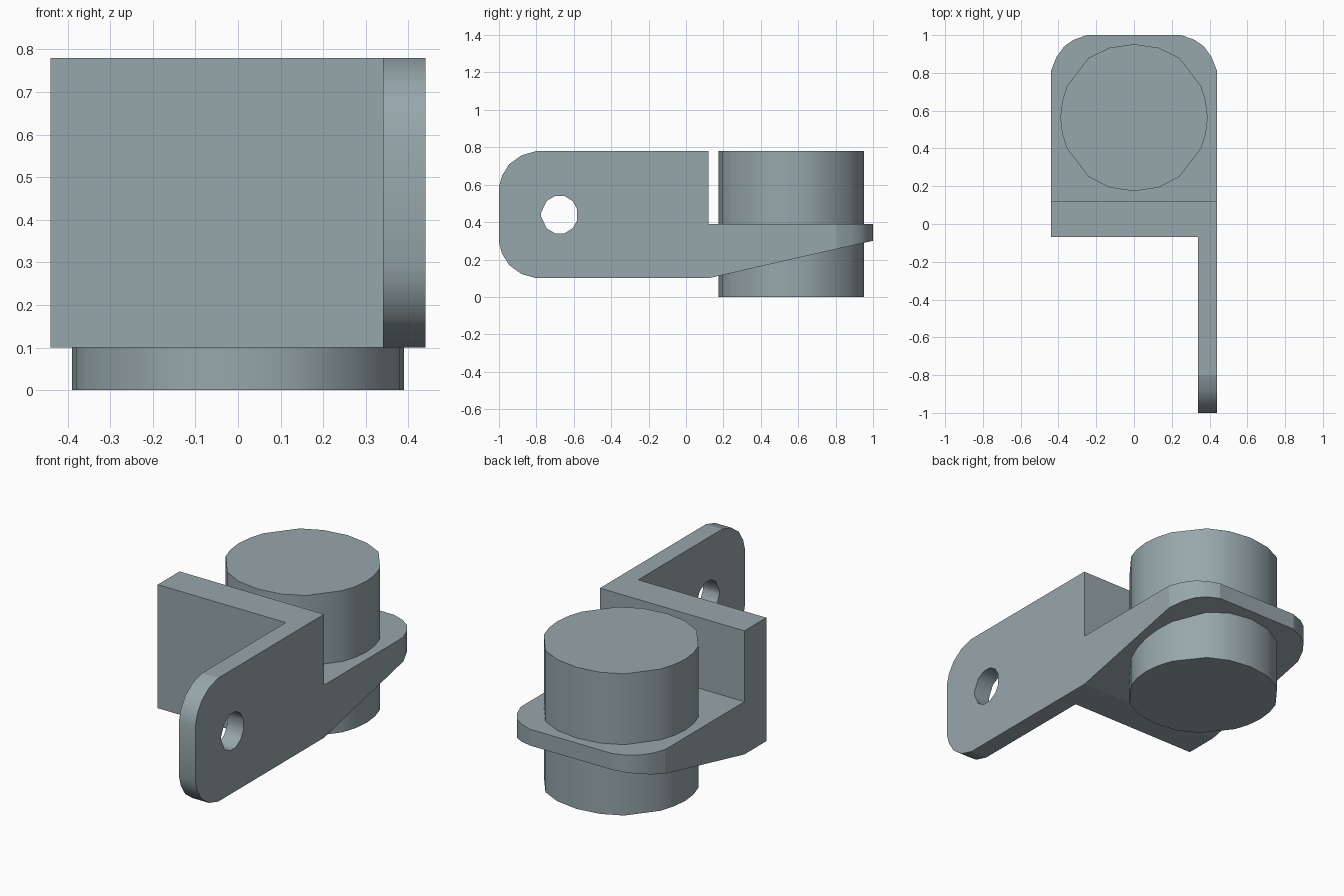
import bpy, bmesh, math
from mathutils import Vector

cube = bpy.data.objects.get("Cube")
if cube:
    bpy.data.objects.remove(cube, do_unlink=True)

# One grey-blue colour for everything
grey = bpy.data.materials.new("blue grey metal")
grey.use_nodes = True
COLOUR = (0.31, 0.385, 0.41, 1.0)
grey.diffuse_color = COLOUR
grey.node_tree.nodes["Principled BSDF"].inputs["Base Color"].default_value = COLOUR


def prism(name, outline, axis, lo, hi):
    """Extrude a closed outline: (x, y) points along 'Z' or (y, z) points along 'X'."""
    def place(a, b):
        return Vector((a, b, lo)) if axis == 'Z' else Vector((lo, a, b))
    step = Vector((0, 0, hi - lo)) if axis == 'Z' else Vector((hi - lo, 0, 0))
    bm = bmesh.new()
    face = bm.faces.new([bm.verts.new(place(a, b)) for a, b in outline])
    ext = bmesh.ops.extrude_face_region(bm, geom=[face])
    moved = [v for v in ext["geom"] if isinstance(v, bmesh.types.BMVert)]
    bmesh.ops.translate(bm, verts=moved, vec=step)
    bmesh.ops.recalc_face_normals(bm, faces=bm.faces)
    mesh = bpy.data.meshes.new(name)
    bm.to_mesh(mesh)
    bm.free()
    mesh.materials.append(grey)
    obj = bpy.data.objects.new(name, mesh)
    bpy.context.collection.objects.link(obj)
    return obj


def activate(obj):
    bpy.ops.object.select_all(action='DESELECT')
    obj.select_set(True)
    bpy.context.view_layer.objects.active = obj


def boolean(obj, cutter, operation):
    """Apply a boolean and discard the cutter."""
    cutter.hide_render = True
    mod = obj.modifiers.new("cut", 'BOOLEAN')
    mod.operation, mod.solver, mod.object = operation, 'EXACT', cutter
    activate(obj)
    bpy.ops.object.modifier_apply(modifier=mod.name)
    bpy.data.objects.remove(cutter, do_unlink=True)


def smooth(obj, flat_area):
    """Smooth the small facets of curves, keep the large faces flat."""
    activate(obj)
    bpy.ops.object.shade_smooth_by_angle(angle=math.radians(40))
    for p in obj.data.polygons:
        p.use_smooth = p.area < flat_area


# Bracket side profile (y, z): rounded nose, wall, step and tapering shelf
nose = [(-0.80, 0.78), (-0.88, 0.757), (-0.945, 0.71), (-0.983, 0.65), (-1.0, 0.59)]
side = nose + [(y, 0.88 - z) for y, z in reversed(nose)]
side += [(0.12, 0.10), (1.10, 0.323), (1.10, 0.39), (0.12, 0.39), (0.12, 0.78)]
bracket = prism("bracket", side, 'X', -0.6, 0.6)

# Bracket plan (x, y): wide shelf with rounded back corners, thin arm on the left
corner = [(0.44, 0.81), (0.41, 0.885), (0.37, 0.94), (0.32, 0.975), (0.25, 1.0)]
plan = corner + [(-x, y) for x, y in reversed(corner)]
plan += [(-0.44, -0.07), (0.34, -0.07), (0.34, -1.2), (0.44, -1.2)]
boolean(bracket, prism("plan_cutter", plan, 'Z', -0.2, 1.0), 'INTERSECT')

# Pin hole through the arm
upper = [(-0.775, 0.45), (-0.745, 0.513), (-0.70, 0.54),
         (-0.65, 0.54), (-0.605, 0.512), (-0.582, 0.47)]
hole = upper + [(y, 0.88 - z) for y, z in reversed(upper)]
boolean(bracket, prism("hole_cutter", hole, 'X', 0.2, 0.6), 'DIFFERENCE')
smooth(bracket, 0.04)

# Round post standing through the shelf
half = [(0.13, 0.933), (0.24, 0.88), (0.355, 0.73), (0.38, 0.65), (0.39, 0.563),
        (0.38, 0.476), (0.355, 0.40), (0.24, 0.25), (0.13, 0.193)]
post_outline = [(0, 0.952)] + half + [(0, 0.174)] + [(-x, y) for x, y in reversed(half)]
post = prism("round_post", post_outline, 'Z', 0.0, 0.78)
smooth(post, 0.3)
